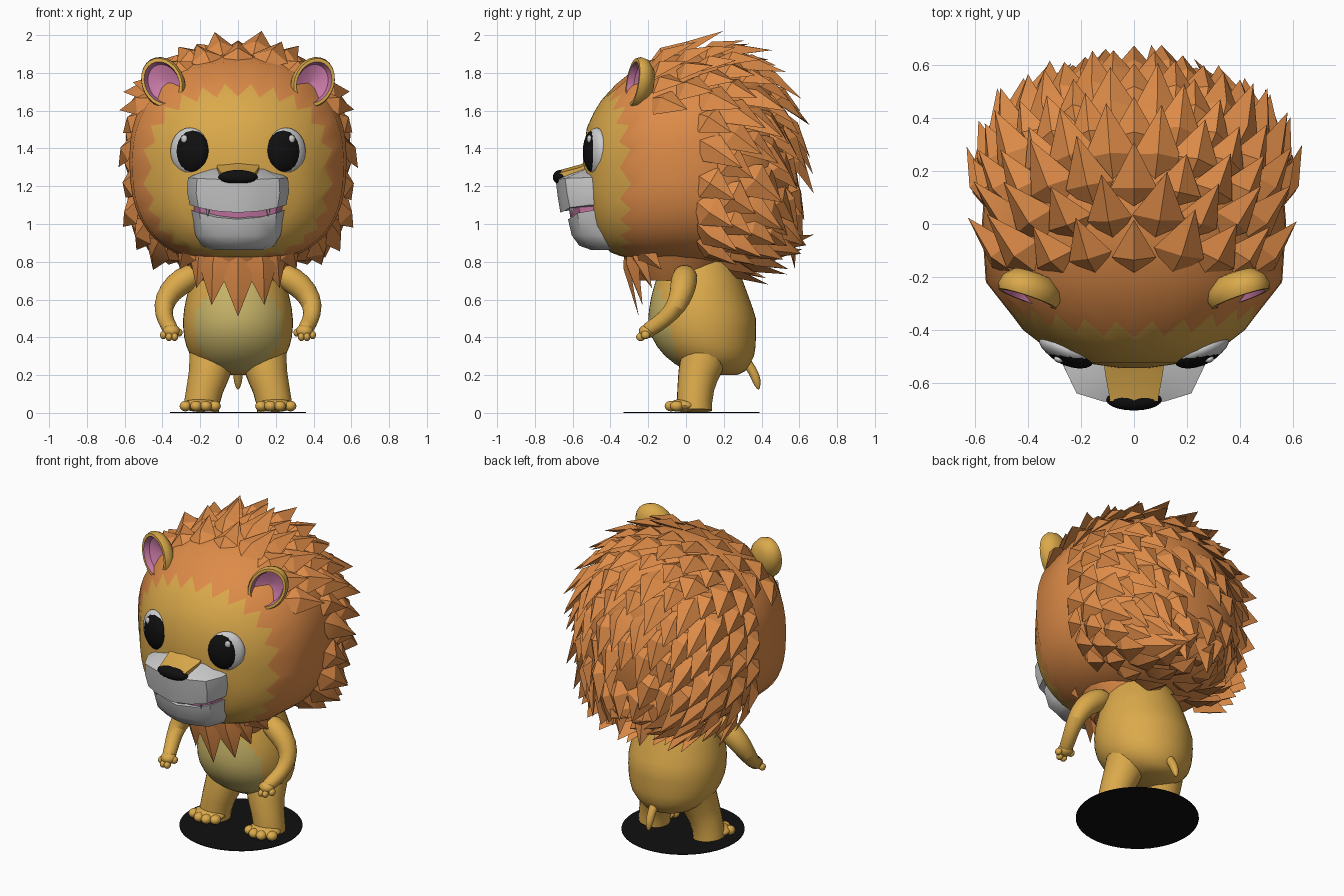
import bpy, bmesh, math, random
from mathutils import Vector as V, Matrix

if "Cube" in bpy.data.objects:
    bpy.data.objects.remove(bpy.data.objects["Cube"])

random.seed(4)


def mat(name, *rgb):
    m = bpy.data.materials.new(name)
    m.diffuse_color = (*rgb, 1)
    m.use_nodes = True
    m.node_tree.nodes["Principled BSDF"].inputs["Base Color"].default_value = m.diffuse_color
    return m


GOLD = mat("gold", .71, .40, .07)
MANE = mat("mane", .73, .26, .065)
PINK = mat("pink", .58, .19, .38)
BELLY = mat("belly", .58, .46, .14)
BLACK = mat("black", .005, .005, .005)


def finish(name, bm, mats=(), angle=40):
    bmesh.ops.recalc_face_normals(bm, faces=bm.faces)
    me = bpy.data.meshes.new(name)
    bm.to_mesh(me)
    bm.free()
    for m in mats:
        me.materials.append(m)
    me.shade_smooth()
    me.set_sharp_from_angle(angle=math.radians(angle))
    ob = bpy.data.objects.new(name, me)
    bpy.context.collection.objects.link(ob)
    return ob


def loft(name, rings, mats=(), paint=None, angle=40):
    """Skin a list of equal-sized point rings and cap both ends."""
    bm = bmesh.new()
    rows = [[bm.verts.new(p) for p in r] for r in rings]
    n = len(rows[0])
    for k, (a, b) in enumerate(zip(rows, rows[1:])):
        for i in range(n):
            j = (i + 1) % n
            f = bm.faces.new((a[i], a[j], b[j], b[i]))
            if paint:
                f.material_index = paint(k, f.calc_center_median())
    bm.faces.new(rows[0])
    f = bm.faces.new(rows[-1])
    if paint:
        f.material_index = paint(len(rows) - 2, f.calc_center_median())
    return finish(name, bm, mats, angle)


def ring(c, u, v, n):
    return [V(c) + V(u) * math.cos(i * math.tau / n) + V(v) * math.sin(i * math.tau / n) for i in range(n)]


def tube(name, pts, radii, m, n=14, smooth=True):
    pts = [V(p) for p in pts]
    rings = []
    for i, (p, r) in enumerate(zip(pts, radii)):
        t = (pts[min(i + 1, len(pts) - 1)] - pts[max(i - 1, 0)]).normalized()
        u = t.cross(V((0, 1, 0.3))).normalized()
        rings.append(ring(p, u * r, t.cross(u) * r, n))
    ob = loft(name, rings, [m])
    if smooth:
        ob.modifiers.new("round", "SUBSURF").levels = 1
    return ob


def ball(name, c, size, m=None, turn=0):
    bm = bmesh.new()
    M = Matrix.Translation(c) @ Matrix.Rotation(turn, 4, "Z") @ Matrix.Diagonal((*size, 1))
    bmesh.ops.create_uvsphere(bm, u_segments=20, v_segments=12, radius=1, matrix=M)
    return finish(name, bm, [m] if m else [])


# ---- head: y, centre z, half width, half height
SECT = [(-.545, 1.30, .05, .06), (-.525, 1.30, .19, .21), (-.47, 1.28, .33, .35), (-.40, 1.28, .42, .43),
        (-.32, 1.31, .48, .49), (-.22, 1.33, .56, .53), (0, 1.35, .575, .56), (.2, 1.35, .56, .56),
        (.38, 1.33, .48, .50), (.5, 1.30, .33, .36), (.56, 1.27, .15, .17)]


def head_point(y, a):
    y = min(max(y, SECT[0][0]), SECT[-1][0])
    for p, q in zip(SECT, SECT[1:]):
        if y <= q[0]:
            break
    t = (y - p[0]) / (q[0] - p[0])
    zc, rx, rz = (p[i] + (q[i] - p[i]) * t for i in (1, 2, 3))
    c, s = math.cos(a), math.sin(a)
    e = 2 / (2.2 if s > 0 else 2.6)
    return V((math.copysign(abs(c) ** e, c) * rx, y, zc + math.copysign(abs(s) ** e, s) * rz))


N = 48
TILT = {2: -.02, 3: -.05, 4: -.08}
head_rings = []
for k, sec in enumerate(SECT):
    r = []
    for i in range(N):
        a = i * math.tau / N
        y = sec[0] + TILT.get(k, 0) * max(0, math.sin(a)) ** 2
        if k == 4:  # jagged hairline
            y += .03 if i % 2 else -.03
        r.append(head_point(y, a))
    head_rings.append(r)
loft("head", head_rings, [GOLD, MANE], lambda k, c: int(k >= 4))


# ---- pointed fur tufts over the mane
def tuft(bm, root, tip, normal, width, thick=.05):
    d = tip - root
    side = d.cross(normal).normalized() * width / 2
    mid = root + d * .38
    r, l, q, ridge, t = (bm.verts.new(p) for p in
                         (root, mid - side, mid + side, mid + normal * thick, tip))
    for f in ((r, ridge, l), (r, q, ridge), (l, ridge, t), (ridge, q, t), (r, l, t), (r, t, q)):
        bm.faces.new(f)


bm = bmesh.new()
for k, y in enumerate((-.16, -.03, .09, .2, .3, .39, .46, .52, .555)):
    size = head_point(y, 0).x
    count = max(5, int(math.tau * size / .135))
    for i in range(count):
        a = (i + .5 * (k % 2)) * math.tau / count + math.pi / 2
        s = math.sin(a)
        if (s < -.8 and y < .15) or (y < 0 and s < .55):
            continue
        p = head_point(y, a)
        n = (head_point(y + .02, a) - head_point(y - .02, a)).cross(
            head_point(y, a + .05) - head_point(y, a - .05)).normalized()
        if n.dot(p - V((0, 0, 1.3))) < 0:
            n = -n
        flow = V((0, .75, -.5)) + V((p.x, 0, 0)) * .3
        tan = (flow - n * flow.dot(n)).normalized()
        lift = .33 if n.z > -.25 else .6
        d = (tan + n * lift).normalized() * .29 * random.uniform(.85, 1.15)
        root = p - n * .03 - tan * .06
        tuft(bm, root, root + d, n, .18 * random.uniform(.9, 1.15))
finish("mane_tufts", bm, [MANE], 30)

# ---- neck fur and hanging bib
loft("neck_fur", [ring((0, -.05, z), (rx, 0, 0), (0, ry, 0), 24) for z, rx, ry in
                  ((.92, .33, .31), (.8, .27, .27), (.7, .2, .2))], [MANE])
bm = bmesh.new()
for x, y, z, w in ((0, -.25, .51, .2), (.14, -.23, .57, .19), (.22, -.18, .66, .16), (.31, -.13, .76, .16)):
    for s in ((1, -1) if x else (1,)):
        tuft(bm, V((s * x * .8, y * .5 - .2, .92)), V((s * x, y, z)),
             V((s * x, -.4, .0)).normalized(), w, .035)
finish("chest_bib", bm, [MANE], 30)


# ---- muzzle: stacked outlines (z, half width, front y, corner lift)
def outline(z, w, yf, lift=0):
    half = [(0, yf), (.45 * w, yf + .02), (.82 * w, yf + .05), (w, yf + .15), (w, -.36)]
    pts = [V((x, y, z + lift * (x / w) ** 2)) for x, y in half]
    return pts + [V((-p.x, p.y, p.z)) for p in reversed(pts[1:])]


loft("upper_muzzle", [outline(*o) for o in ((1.06, .255, -.665, .04), (1.15, .27, -.68, .02),
                                            (1.235, .265, -.69, .01), (1.30, .15, -.56))])
loft("lower_jaw", [outline(*o) for o in ((1.025, .25, -.625, .05), (.94, .225, -.605),
                                         (.885, .19, -.565), (.862, .15, -.50))])
loft("mouth", [outline(*o) for o in ((.99, .24, -.605, .05), (1.11, .25, -.625, .03))], [PINK])
loft("nose_bridge", [[V((x, y, z)) for x, z in ((-w, 1.2), (w, 1.2), (w, t - .015), (0, t), (-w, t - .015))]
                     for y, w, t in ((-.46, .12, 1.36), (-.56, .11, 1.315), (-.67, .09, 1.285))], [GOLD])
ball("nose", (0, -.665, 1.248), (.105, .04, .038), BLACK)

for s in (1, -1):
    # fang
    loft("fang", [ring((s * .16, -.605, z), (r, 0, 0), (0, r, 0), 6) for z, r in ((1.09, .014), (1.04, .002))])

    # eye
    ball("eye_white", (s * .255, -.475, 1.385), (.11, .05, .125), None, s * .38)
    ball("pupil", (s * .246, -.487, 1.385), (.1, .05, .115), BLACK, s * .38)
    for x, y, z, r in ((.285, -.512, 1.45, .018), (.175, -.504, 1.34, .014)):
        ball("eye_glint", (s * x, y, z), (r, .012, r * 1.2), None, s * .38)

    # cupped ear
    f = V((s * .3, -.95, .1)).normalized()
    v = V((s * .5, .1, .86))
    v = (v - f * v.dot(f)).normalized()
    u = v.cross(f)
    c = V((s * .39, -.24, 1.745))
    loft("ear", [ring(c - f * d, u * .115 * k, v * .145 * k, 24) for k, d in
                 ((.1, .06), (.65, .05), (.93, .015), (1, -.02), (.93, -.045), (.8, -.045), (.72, -.01), (.1, .025))],
         [GOLD, PINK], lambda k, c: int(k >= 5))

    # arm, hand and fingers
    tube("arm", [(s * .2, .0, .75), (s * .29, -.01, .705), (s * .365, -.02, .64), (s * .4, -.05, .56),
                 (s * .385, -.12, .49), (s * .36, -.18, .45), (s * .35, -.22, .43)],
         (.06, .075, .066, .056, .046, .042, .04), GOLD)
    ball("palm", (s * .352, -.205, .432), (.046, .045, .036), GOLD)
    for x, y, z in ((.395, -.215, .412), (.365, -.24, .402), (.335, -.24, .402), (.312, -.2, .425)):
        ball("finger", (s * x, y, z), (.018, .024, .022), GOLD)

    # leg, foot and toes
    tube("leg", [(s * .12, .12, .36), (s * .14, .09, .28), (s * .155, .065, .2), (s * .175, .052, .13),
                 (s * .19, .045, .06), (s * .195, .045, .012)], (.13, .12, .108, .098, .094, .094), GOLD, 20, False)
    ball("foot", (s * .198, -.01, .04), (.1, .08, .035), GOLD)
    for x, y in ((.122, -.055), (.17, -.078), (.222, -.078), (.278, -.05)):
        ball("toe", (s * x, y, .036), (.031, .035, .028), GOLD)

# ---- body with painted belly
BODY = [(.2, .18, .08, .09), (.222, .16, .16, .155), (.26, .14, .215, .2), (.3, .125, .25, .235),
        (.35, .108, .272, .26), (.4, .095, .285, .275), (.45, .088, .29, .283), (.5, .085, .29, .285),
        (.55, .08, .285, .275), (.6, .075, .275, .262), (.65, .072, .263, .247), (.7, .07, .25, .23),
        (.8, .06, .2, .2), (.9, .05, .15, .15)]
loft("body", [ring((0, y, z), (rx, 0, 0), (0, ry, 0), 48) for z, y, rx, ry in BODY], [GOLD, BELLY],
     lambda k, c: int(c.y < .1 and (c.x / .23) ** 2 + ((c.z - .46) / .24) ** 2 < 1))

# ---- tail and base disc
tube("tail", [(0, .27, .32), (0, .32, .27), (0, .355, .22), (0, .375, .17), (0, .385, .12)],
     (.035, .03, .025, .027, .006), GOLD, 10)
loft("base_disc", [ring((0, .03, z), (.36, 0, 0), (0, .36, 0), 48) for z in (0, .004)], [BLACK])
